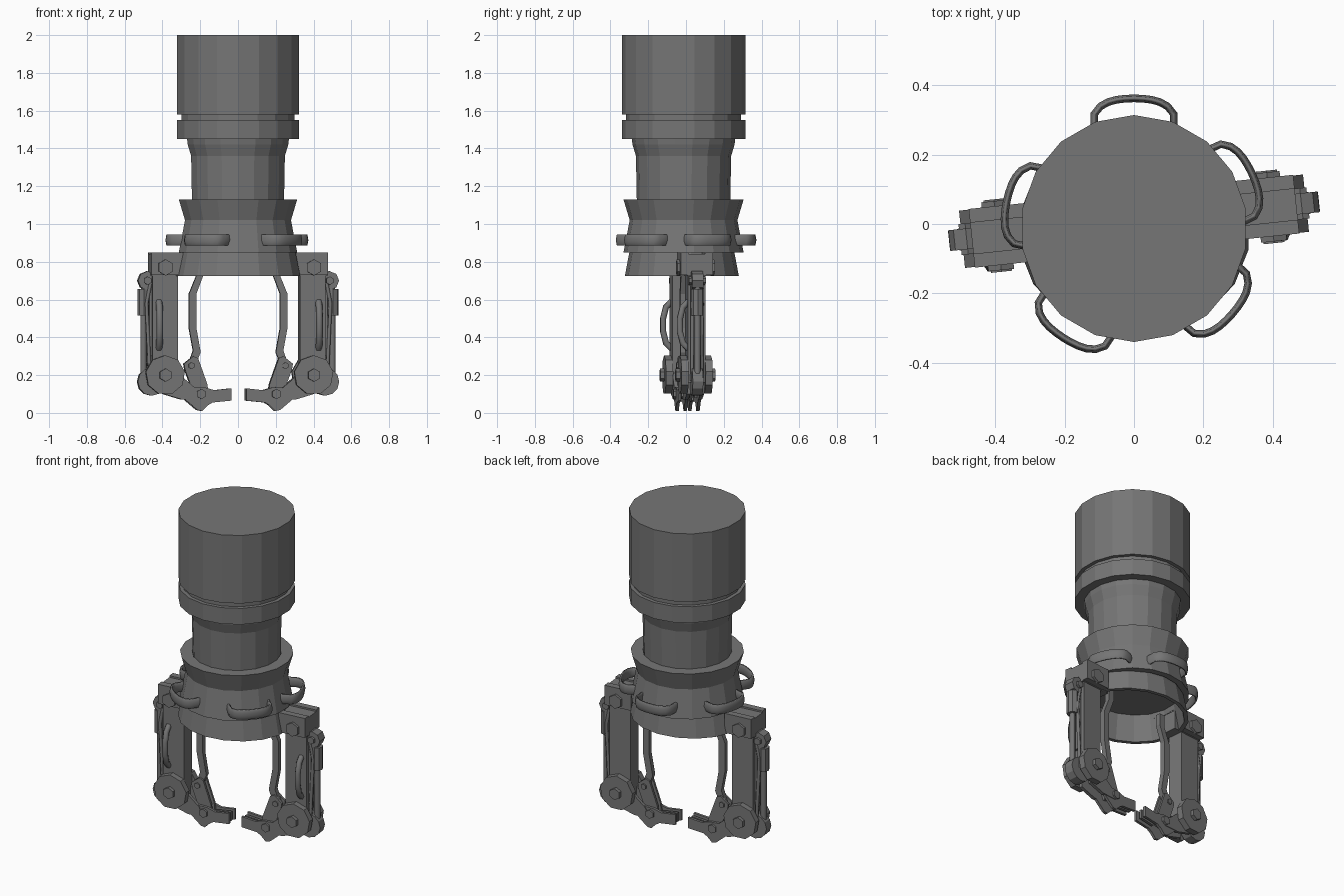
import bpy, bmesh, math
from mathutils import Matrix, Vector

if "Cube" in bpy.data.objects:
    bpy.data.objects.remove(bpy.data.objects["Cube"])

GREY = (0.18, 0.18, 0.18, 1)
mat = bpy.data.materials.new("dark grey metal")
mat.use_nodes = True
mat.diffuse_color = GREY
mat.node_tree.nodes["Principled BSDF"].inputs["Base Color"].default_value = GREY


def finish(name, bm, matrix=Matrix()):
    bmesh.ops.recalc_face_normals(bm, faces=bm.faces)
    mesh = bpy.data.meshes.new(name)
    bm.to_mesh(mesh)
    bm.free()
    mesh.materials.append(mat)
    obj = bpy.data.objects.new(name, mesh)
    obj.matrix_world = matrix
    bpy.context.collection.objects.link(obj)
    return obj


def lathe(name, profile, sides=18, centre=(0, 0), squash=1, matrix=Matrix()):
    """Turn (radius, height) points around z and cap both ends."""
    bm = bmesh.new()
    rings = []
    for r, z in profile:
        ring = []
        for i in range(sides):
            a = math.pi / 2 + math.tau * i / sides
            ring.append(bm.verts.new((centre[0] + r * math.cos(a),
                                      centre[1] + r * squash * math.sin(a), z)))
        rings.append(ring)
    for a, b in zip(rings, rings[1:]):
        for i in range(sides):
            j = (i + 1) % sides
            bm.faces.new((a[i], a[j], b[j], b[i]))
    bm.faces.new(rings[0])
    bm.faces.new(rings[-1])
    return finish(name, bm, matrix)


def plate(name, outline, y0, y1, matrix):
    """Extrude an x-z outline from y0 to y1."""
    bm = bmesh.new()
    face = bm.faces.new([bm.verts.new((x, y0, z)) for x, z in outline])
    new = bmesh.ops.extrude_face_region(bm, geom=[face])["geom"]
    bmesh.ops.translate(bm, vec=(0, y1 - y0, 0),
                        verts=[v for v in new if isinstance(v, bmesh.types.BMVert)])
    return finish(name, bm, matrix)


def rect(x0, x1, z0, z1):
    return [(x0, z0), (x1, z0), (x1, z1), (x0, z1)]


def ngon(x, z, r, sides):
    return [(x + r * math.sin(math.tau * i / sides), z + r * math.cos(math.tau * i / sides))
            for i in range(sides)]


def tube(name, points, radius, matrix=Matrix(), smooth=True):
    """Sweep a round section along a path and keep the result as a mesh."""
    curve = bpy.data.curves.new(name, "CURVE")
    curve.dimensions = "3D"
    curve.bevel_depth = radius
    curve.bevel_resolution = 1
    curve.use_fill_caps = True
    spline = curve.splines.new("POLY")
    spline.points.add(len(points) - 1)
    for p, co in zip(spline.points, points):
        p.co = (*co, 1)
    temp = bpy.data.objects.new(name + " path", curve)
    mesh = bpy.data.meshes.new_from_object(temp)
    bpy.data.objects.remove(temp)
    mesh.materials.clear()
    mesh.materials.append(mat)
    for f in mesh.polygons:
        f.use_smooth = smooth
    obj = bpy.data.objects.new(name, mesh)
    obj.matrix_world = matrix
    bpy.context.collection.objects.link(obj)
    return obj


# Forearm body, stacked around one axis
AXIS = (0, -0.013)
lathe("upper_sleeve", [(0.327, 2.0), (0.327, 1.58)], centre=AXIS)
lathe("sleeve_groove", [(0.305, 1.59), (0.305, 1.54)], centre=AXIS)
lathe("sleeve_ring", [(0.327, 1.55), (0.327, 1.45)], centre=AXIS)
lathe("wrist_tube", [(0.275, 1.46), (0.27, 1.42), (0.252, 1.36), (0.247, 1.1)], centre=AXIS)
lathe("wrist_collar", [(0.24, 1.1), (0.25, 1.13), (0.318, 1.13), (0.285, 1.02), (0.318, 0.85),
                       (0.28, 0.85), (0.25, 0.98)], centre=AXIS)
lathe("palm_rim", [(0.29, 0.9), (0.31, 0.845), (0.335, 0.725), (0.31, 0.725), (0.275, 0.88)],
      centre=(0, -0.022), squash=0.9)

# Five flattened grab loops around the collar
for n, middle in enumerate((90, 25, -41, -123, 168)):
    path = []
    for i in range(13):
        t = i / 6 - 1
        a = math.radians(middle + 23 * t)
        r = 0.295 + 0.08 * (1 - t ** 4) ** 0.6
        path.append((r * math.cos(a), r * math.sin(a), 0))
    place = Matrix.Translation((0, AXIS[1], 0.915)) @ Matrix.Diagonal((1, 1, 3, 1))
    tube(f"grab_loop_{n + 1}", path, 0.011, place)


def build_arm(side, matrix, front):
    def part(name, outline, y0, y1):
        return plate(f"{side}_{name}", outline, y0, y1, matrix)

    # Shoulder bracket and upright post
    part("bracket_core", rect(0.27, 0.47, 0.725, 0.84), -0.05, 0.05)
    part("post", rect(0.325, 0.46, 0.16, 0.8), -0.047, 0.047)
    part("post_spine", rect(0.45, 0.475, 0.3, 0.74), -0.025, 0.025)
    for s in (-1, 1):
        part("bracket_cheek", rect(0.3, 0.47, 0.73, 0.85), s * 0.045, s * 0.085)
        part("bracket_bolt", ngon(0.395, 0.77, 0.043, 6), s * 0.08, s * 0.1)
        # Elbow discs with hex bolts
        part("elbow_disc", ngon(0.395, 0.2, 0.105, 9), s * 0.045, s * 0.083)
        part("elbow_bolt", ngon(0.395, 0.2, 0.035, 6), s * 0.08, s * 0.105)
        # Paired finger plates
        part("finger_base", [(0.4, 0.1), (0.4, 0.27), (0.3, 0.19), (0.23, 0.13), (0.2, 0.07),
                             (0.3, 0.07)], s * 0.026, s * 0.046)
        part("finger_link", [(0.16, 0.1), (0.165, 0.15), (0.215, 0.29), (0.24, 0.3), (0.29, 0.26),
                             (0.285, 0.23), (0.23, 0.08)], s * 0.012, s * 0.026)
        part("fingertip", [(0.04, 0.065), (0.04, 0.13), (0.13, 0.12), (0.18, 0.135), (0.3, 0.14),
                           (0.32, 0.1), (0.22, 0.015), (0.195, 0.01), (0.165, 0.04),
                           (0.14, 0.055)], s * 0.026, s * 0.042)
        part("knuckle_bolt", ngon(0.2, 0.1, 0.027, 6), s * 0.04, s * 0.055)
        part("link_bolt", ngon(0.25, 0.25, 0.018, 6), s * 0.02, s * 0.034)
    part("fingertip_pad", [(0.045, 0.07), (0.045, 0.125), (0.13, 0.115), (0.19, 0.1),
                           (0.14, 0.06)], -0.008, 0.008)

    # Outer pulley and piston rod
    part("pulley", ngon(0.462, 0.165, 0.074, 12), -0.028, 0.028)
    part("top_hinge", ngon(0.485, 0.7, 0.05, 8), -0.03, 0.03)
    part("top_hinge_bolt", ngon(0.485, 0.7, 0.022, 6), -0.045, 0.045)
    lathe(f"{side}_piston", [(0.033, 0.655), (0.033, 0.515)], 8, (0.503, 0), matrix=matrix)
    tube(f"{side}_piston_rod", [(0.5, 0, 0.7), (0.503, 0, 0.5), (0.503, 0, 0.17)], 0.018, matrix)
    for s in (-1, 1):
        tube(f"{side}_cable", [(0.47, s * 0.025, 0.68), (0.49, s * 0.025, 0.58),
                               (0.47, s * 0.025, 0.17)], 0.01, matrix)

    # Bent inner tendon bar
    part("tendon", [(0.185, 0.8), (0.225, 0.8), (0.225, 0.72), (0.262, 0.63), (0.262, 0.45),
                    (0.24, 0.33), (0.265, 0.26), (0.23, 0.25), (0.2, 0.32), (0.223, 0.45),
                    (0.223, 0.63), (0.185, 0.73)], -0.015, 0.015)

    # Grab handle on the front of the post
    y = front * 0.04
    tube(f"{side}_post_handle", [(0.425, y, 0.59), (0.425, y + front * 0.03, 0.56),
                                 (0.425, y + front * 0.045, 0.5), (0.425, y + front * 0.045, 0.43),
                                 (0.425, y + front * 0.03, 0.37), (0.425, y, 0.34)], 0.018, matrix)


# Two arms, half a turn apart
base = Matrix.Translation((0, 0.008, 0))
build_arm("left", base @ Matrix.Rotation(math.radians(6), 4, "Z"), -1)
build_arm("right", base @ Matrix.Rotation(math.radians(186), 4, "Z"), 1)
